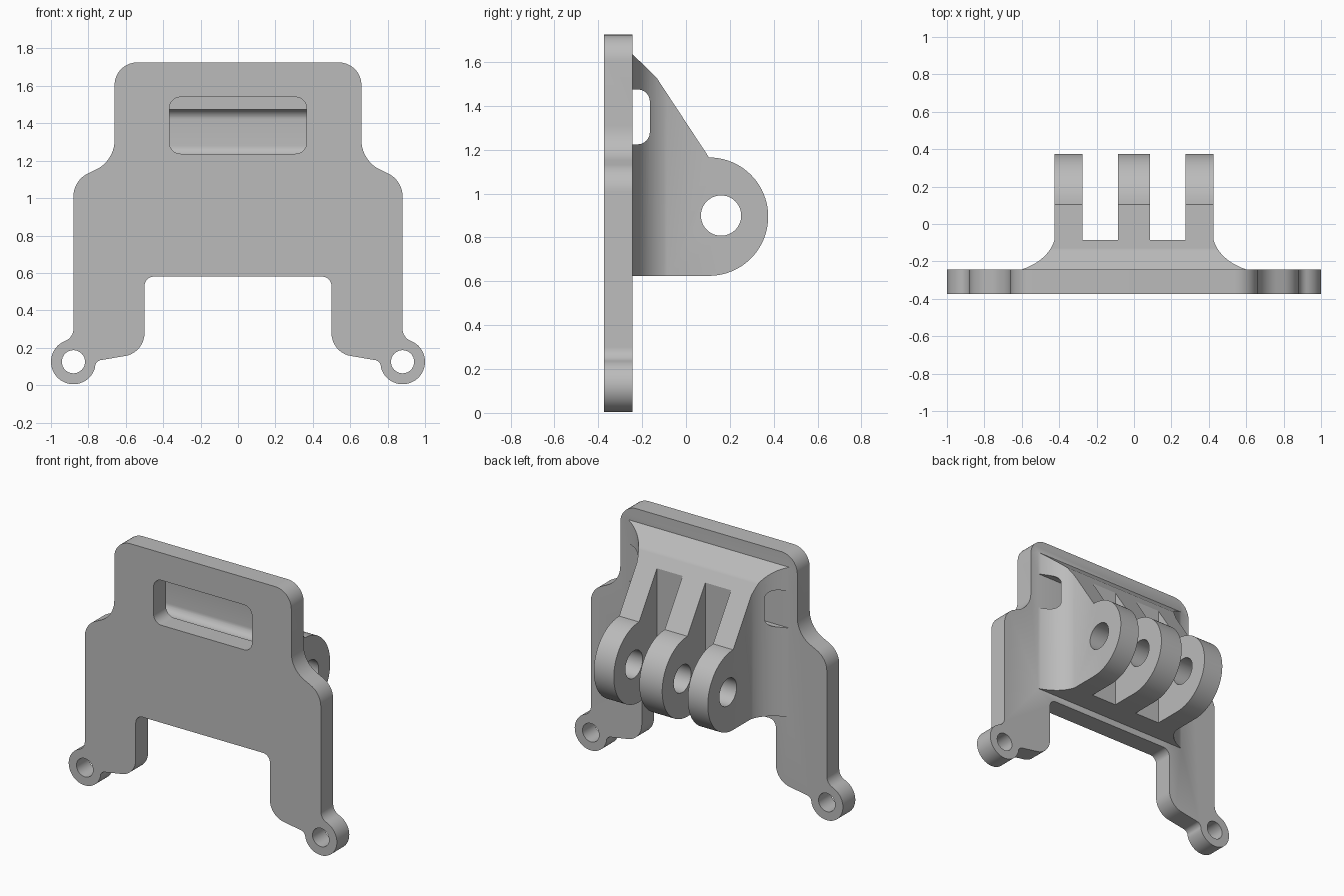
import bpy, bmesh
from math import pi, cos, sin, tan, radians
from mathutils import Vector

cube = bpy.data.objects.get("Cube")
if cube:
    bpy.data.objects.remove(cube, do_unlink=True)

grey = bpy.data.materials.new("plain grey")
grey.use_nodes = True
colour = (0.5, 0.5, 0.5, 1)
grey.diffuse_color = colour
grey.node_tree.nodes["Principled BSDF"].inputs["Base Color"].default_value = colour

FRONT, BACK = -0.375, -0.243   # plate faces


def arc(cx, cy, r, start, end, n):
    angles = [radians(start + (end - start) * i / n) for i in range(n + 1)]
    return [(cx + r * cos(a), cy + r * sin(a)) for a in angles]


def circle(cx, cy, r, n=48):
    return arc(cx, cy, r, 0, 360, n)[:-1]


def rounded(points, steps=10):
    """Round each corner (x, y, t), where t is the tangent length."""
    out = []
    for i, p in enumerate(points):
        if len(p) == 2:
            out.append(p)
            continue
        c = Vector(p[:2])
        d1 = (Vector(points[i - 1][:2]) - c).normalized()
        d2 = (Vector(points[(i + 1) % len(points)][:2]) - c).normalized()
        half = d1.angle(d2) / 2
        centre = c + (d1 + d2).normalized() * p[2] / cos(half)
        a, b = c + d1 * p[2] - centre, c + d2 * p[2] - centre
        whole = a.angle(b)
        for k in range(steps + 1):
            f = k / steps
            q = centre + (a * sin((1 - f) * whole) + b * sin(f * whole)) / sin(whole)
            out.append((q.x, q.y))
    return out


def box(u0, u1, v0, v1, t=None):
    pts = [(u0, v0), (u1, v0), (u1, v1), (u0, v1)]
    return rounded([p + (t,) for p in pts]) if t else pts


def prism(name, outline, axis, a, b):
    """Extrude an outline along an axis from a to b."""
    place = {"X": lambda u, v: (a, u, v),
             "Y": lambda u, v: (u, a, v),
             "Z": lambda u, v: (u, v, a)}[axis]
    bm = bmesh.new()
    face = bm.faces.new([bm.verts.new(place(u, v)) for u, v in outline])
    moved = bmesh.ops.extrude_face_region(bm, geom=[face], use_keep_orig=True)["geom"]
    shift = Vector([(b - a) * (k == axis) for k in "XYZ"])
    bmesh.ops.translate(bm, vec=shift, verts=[g for g in moved if isinstance(g, bmesh.types.BMVert)])
    bmesh.ops.recalc_face_normals(bm, faces=bm.faces)
    mesh = bpy.data.meshes.new(name)
    bm.to_mesh(mesh)
    bm.free()
    mesh.materials.append(grey)
    obj = bpy.data.objects.new(name, mesh)
    bpy.context.collection.objects.link(obj)
    return obj


def combine(target, tool, operation):
    mod = target.modifiers.new("combine", "BOOLEAN")
    mod.operation, mod.object, mod.solver = operation, tool, "EXACT"
    bpy.ops.object.select_all(action="DESELECT")
    bpy.context.view_layer.objects.active = target
    target.select_set(True)
    bpy.ops.object.modifier_apply(modifier=mod.name)
    bpy.data.objects.remove(tool, do_unlink=True)


# Backing plate with two legs and screw lugs
half = rounded([(0, 1.725), (0.66, 1.725, 0.12), (0.66, 1.20, 0.11),
                (0.88, 1.094, 0.085), (0.88, 0.255, 0.045)]
               + arc(0.88, 0.125, 0.12, 65, -164, 36)
               + [(0.763, 0.129, 0.03), (0.5, 0.173, 0.105),
                  (0.5, 0.58, 0.05), (0, 0.58)])
outline = half + [(-x, z) for x, z in half[-2:0:-1]]
mount = prism("mounting_bracket", outline, "Y", FRONT, BACK)

# Hinge block: side profile crossed with flared plan
side = ([(-0.3, 0.625)] + arc(0.105, 0.895, 0.27, -90, 90, 40)
        + [(-0.135, 1.53), (BACK, 1.635), (-0.3, 1.635)])
block = prism("hinge_block", side, "X", -0.8, 0.8)
flare = []
p0, p1, p2 = Vector((0.6, BACK)), Vector((0.46, -0.195)), Vector((0.425, -0.085))
for k in range(15):
    f = k / 14
    flare.append(tuple(p0 * (1 - f) ** 2 + p1 * 2 * f * (1 - f) + p2 * f * f))
right_edge = [(0.6, -0.3)] + flare + [(0.425, 0.5)]
plan = right_edge + [(-x, y) for x, y in reversed(right_edge)]
combine(block, prism("plan_cutter", plan, "Z", 0.4, 1.9), "INTERSECT")

# Gaps between the three knuckles, and the pin hole
for s in (-1, 1):
    gap = box(*sorted((s * 0.085, s * 0.276)), -0.085, 0.6)
    combine(block, prism("gap_cutter", gap, "Z", 0.4, 1.9), "DIFFERENCE")
combine(block, prism("pin_cutter", circle(0.16, 0.9, 0.092), "X", -0.8, 0.8), "DIFFERENCE")

# Strap channel through the block, open against the plate
channel = rounded([(BACK, 1.225), (-0.165, 1.225, 0.055),
                   (-0.165, 1.475, 0.055), (BACK, 1.475)])
combine(mount, block, "UNION")
combine(mount, prism("channel_cutter", channel, "X", -0.8, 0.8), "DIFFERENCE")

# Window in the plate and screw holes in the lugs
window = box(-0.367, 0.367, 1.237, 1.54, 0.06)
combine(mount, prism("window_cutter", window, "Y", -0.5, BACK), "DIFFERENCE")
for s in (-1, 1):
    hole = circle(s * 0.88, 0.125, 0.062, 32)
    combine(mount, prism("screw_cutter", hole, "Y", -0.5, 0), "DIFFERENCE")

bpy.ops.object.shade_smooth_by_angle(angle=radians(25))
